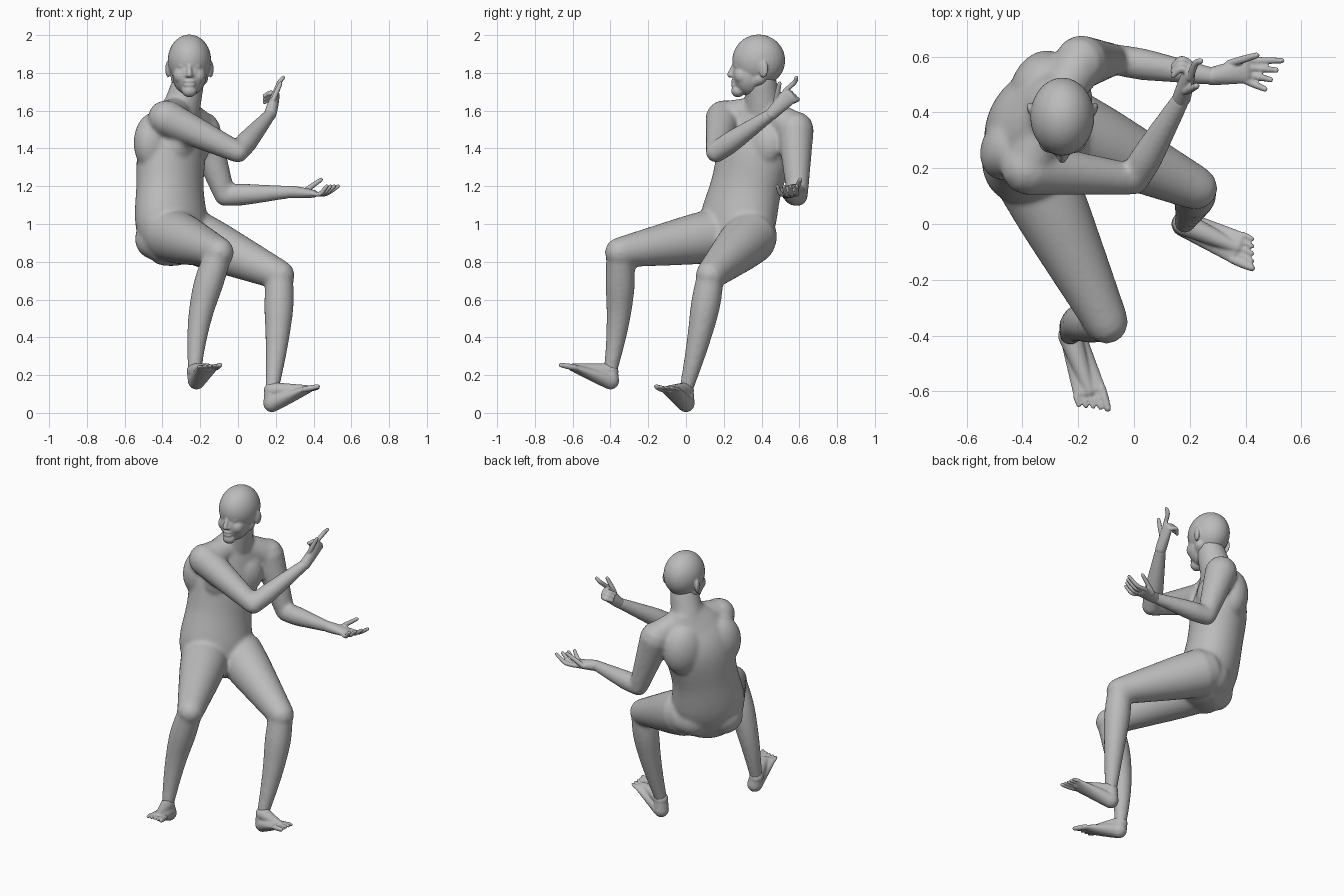
import bpy
import bmesh
import math
from mathutils import Matrix, Vector

cube = bpy.data.objects.get("Cube")
if cube:
    bpy.data.objects.remove(cube, do_unlink=True)

GREY = (.5, .5, .5, 1)
skin = bpy.data.materials.new("plain_grey")
skin.use_nodes = True
skin.diffuse_color = GREY
skin.node_tree.nodes["Principled BSDF"].inputs["Base Color"].default_value = GREY


def spline(stations, steps):
    """Smooth curve through the stations, blending sizes as well as positions."""
    padded = [stations[0]] + stations + [stations[-1]]
    curve = []
    for before, start, end, after in zip(padded, padded[1:], padded[2:], padded[3:]):
        leave, arrive = (end - before) / 2, (after - start) / 2
        for k in range(steps):
            t = k / steps
            ease = t * t * (3 - 2 * t)
            curve.append(start + (end - start) * ease
                         + leave * t * (1 - t) ** 2 - arrive * t * t * (1 - t))
    return curve + [stations[-1]]


def loft(bm, stations, side=None, side_end=None, cap=1, sides=24):
    """Dome-ended skin over stations of x, y, z, half width and half depth."""
    path = spline([Vector(s) for s in stations], steps=5)
    centres = [Vector(p[:3]) for p in path]
    last = len(path) - 1
    side = side or (centres[last] - centres[0]).orthogonal()
    side_end = side_end or side
    rings = []
    for i, (centre, station) in enumerate(zip(centres, path)):
        width, depth = station[3:]
        along = (centres[min(i + 1, last)] - centres[max(i - 1, 0)]).normalized()
        across = side.lerp(side_end, i / last)
        across = (across - along * across.dot(along)).normalized()
        up = along.cross(across)
        dome = [0]
        if i == 0:
            dome = [-80, -60, -30, 0]
        elif i == last:
            dome = [0, 30, 60, 80]
        for angle in map(math.radians, dome):
            middle = centre + along * math.sin(angle) * depth * cap
            shrink = math.cos(angle)
            turns = [math.tau * j / sides for j in range(sides)]
            rings.append([bm.verts.new(middle + (across * width * math.cos(a)
                                                 + up * depth * math.sin(a)) * shrink)
                          for a in turns])
    for low, high in zip(rings, rings[1:]):
        for j in range(sides):
            bm.faces.new((low[j - 1], low[j], high[j], high[j - 1]))
    bm.faces.new(rings[0][::-1])
    bm.faces.new(rings[-1])


def limb(bm, start, end, r_start, r_end, bulge=0, bow=Vector(), flat=1, side=None):
    """Tapered limb; the muscle bulges nearer the start, flat squashes the end."""
    stations = []
    for k in range(5):
        t = k / 4
        centre = start.lerp(end, t) + bow * math.sin(math.pi * t)
        radius = r_start + (r_end - r_start) * t + bulge * math.sin(math.pi * math.sqrt(t))
        stations.append((*centre, radius, radius * (1 + (flat - 1) * t)))
    loft(bm, stations, side)


def digit(bm, base, reach, sag, radius):
    """Finger or toe: base, bent middle joint and tip."""
    joints = (base, base + reach / 2 + sag, base + reach)
    loft(bm, [(*p, r, r) for p, r in zip(joints, (radius, radius, radius * .8))], sides=12)


def blob(bm, centre, size, heading=0):
    turn = Matrix.Rotation(math.radians(heading), 4, "Z")
    bmesh.ops.create_uvsphere(bm, u_segments=32, v_segments=20, radius=1,
                              matrix=Matrix.Translation(centre) @ turn @ Matrix.Diagonal((*size, 1)))


def fuse(name, bm, voxel, rounds):
    """Merge the overlapping masses into one smooth skin."""
    bmesh.ops.recalc_face_normals(bm, faces=bm.faces)
    mesh = bpy.data.meshes.new(name)
    bm.to_mesh(mesh)
    bm.free()
    mesh.materials.append(skin)
    part = bpy.data.objects.new(name, mesh)
    bpy.context.collection.objects.link(part)
    remesh = part.modifiers.new("Fuse", "REMESH")
    remesh.mode = "VOXEL"
    remesh.voxel_size = voxel
    remesh.use_smooth_shade = True
    relax = part.modifiers.new("Relax", "SMOOTH")
    relax.iterations = rounds


# Joints of the pose
neck_base = Vector((-.3, .41, 1.61))
right_shoulder, left_shoulder = Vector((-.38, .2, 1.56)), Vector((-.19, .58, 1.5))
right_elbow, left_elbow = Vector((0, .16, 1.38)), Vector((-.07, .59, 1.15))
right_wrist, left_wrist = Vector((.17, .45, 1.58)), Vector((.28, .53, 1.17))
right_knuckle, left_knuckle = Vector((.2, .55, 1.68)), Vector((.4, .55, 1.16))
right_hip, left_hip = Vector((-.35, .16, .94)), Vector((-.23, .34, .93))
right_knee, left_knee = Vector((-.1, -.35, .85)), Vector((.22, .13, .73))
right_ankle, left_ankle = Vector((-.23, -.4, .22)), Vector((.18, 0, .12))
right_heel, left_heel = Vector((-.22, -.4, .17)), Vector((.18, 0, .05))
right_ball, left_ball = Vector((-.16, -.6, .24)), Vector((.37, -.085, .125))

# Torso, leaning back as it rises and twisting towards the shoulders
body = bmesh.new()
trunk = [(-.31, .86, .18, .14), (-.35, 1, .22, .17), (-.36, 1.2, .2, .165),
         (-.35, 1.4, .21, .165), (-.32, 1.54, .19, .12), (-.3, 1.64, .11, .08)]
loft(body, [(x, z / 4 + .02, z, width, depth) for x, z, width, depth in trunk],
     side=Vector((1, 1, 0)), side_end=Vector((1, 2, 0)), cap=.5, sides=40)
for s in (-1, 1):
    # Seat, chest and shoulder blade on each side
    blob(body, (-.375 + s * .06, .3 + s * .06, .92), (.12, .1, .11), heading=45)
    blob(body, (-.26 + s * .04, .33 + s * .08, 1.42), (.1, .06, .11), heading=60)
    blob(body, (-.39 + s * .054, .39 + s * .11, 1.43), (.13, .1, .16), heading=60)

# Neck and the slopes to the shoulders
limb(body, neck_base, Vector((-.26, .395, 1.76)), .1, .083)
for shoulder in (right_shoulder, left_shoulder):
    limb(body, neck_base, shoulder, .07, .09)

# Arms
for shoulder, elbow, wrist in ((right_shoulder, right_elbow, right_wrist),
                               (left_shoulder, left_elbow, left_wrist)):
    limb(body, shoulder, elbow, .097, .056)
    limb(body, elbow, wrist, .055, .033, bulge=.008)

# Legs
for hip, knee, ankle, bow in ((right_hip, right_knee, right_ankle, Vector((-.03, .02, 0))),
                              (left_hip, left_knee, left_ankle, Vector((.01, .01, 0)))):
    limb(body, hip, knee, .145, .08, bulge=.004)
    limb(body, knee, ankle, .072, .036, bulge=.015, bow=bow)
fuse("body", body, voxel=.011, rounds=10)


def foot(name, ankle, heel, ball, inner):
    """Sole wedge, instep ridge and five toes stepping back from the big toe."""
    bm = bmesh.new()
    ahead = (ball - heel).normalized()
    medial = Vector((-ahead.y, ahead.x, 0)).normalized() * inner
    limb(bm, heel, ball, .046, .06, flat=.3, side=medial)
    limb(bm, ankle, ball, .043, .022)
    limb(bm, ankle, heel, .04, .046)
    ahead.z /= 2
    for i in range(5):
        digit(bm, ball + medial * (.045 - .024 * i), ahead * (.083 - .011 * i),
              sag=Vector(), radius=.011 if i else .016)
    fuse(name, bm, voxel=.005, rounds=6)


foot("right_foot", right_ankle, right_heel, right_ball, inner=1)
foot("left_foot", left_ankle, left_heel, left_ball, inner=-1)


def hand(name, wrist, knuckle, side, thumb, fingers, sag):
    """Flattened palm with a thumb and four fingers in a row."""
    bm = bmesh.new()
    side = side.normalized()
    limb(bm, wrist, knuckle, .033, .046, flat=.45, side=side)
    digit(bm, wrist.lerp(knuckle, .5) + side * .035, thumb, Vector(), .014)
    for i, reach in enumerate(fingers):
        digit(bm, knuckle + side * .024 * (1.5 - i), Vector(reach), sag, .013)
    fuse(name, bm, voxel=.005, rounds=2)


# Right hand points one finger and curls the rest; left hand lies open
hand("right_hand", right_wrist, right_knuckle, Vector((0, -1, 1)), Vector((.04, .02, .09)),
     [(.04, .06, .07)] + [(-.06, -.01, -.01)] * 3, sag=Vector((0, .02, .01)))
hand("left_hand", left_wrist, left_knuckle, Vector((0, 1, 0)), Vector((.1, .03, .07)),
     [(.13 - .02 * i, -.01 * i, .04) for i in range(4)], sag=Vector((0, 0, -.02)))

# Head: skull, face, chin and nose on the face line
head = bmesh.new()
middle = -.257
chin = Vector((middle, .275, 1.705))
blob(head, (middle, .385, 1.866), (.115, .14, .137))
blob(head, (middle, .335, 1.79), (.09, .09, .11))
blob(head, chin, (.04, .036, .034))
limb(head, Vector((middle, .258, 1.85)), Vector((middle, .232, 1.79)), .01, .015)
for lip in (1.755, 1.736):
    blob(head, (middle, .255, lip), (.032, .017, .01))
for s in (-1, 1):
    # Jaw line, brow, eye, cheek, nostril and ear on each side
    limb(head, Vector((middle + s * .065, .39, 1.77)), chin, .035, .03)
    limb(head, Vector((middle, .262, 1.862)), Vector((middle + s * .06, .283, 1.857)), .012, .012)
    blob(head, (middle + s * .038, .272, 1.835), (.022, .016, .012))
    blob(head, (middle + s * .045, .297, 1.785), (.04, .042, .045))
    blob(head, (middle + s * .013, .245, 1.785), (.011, .014, .01))
    blob(head, (middle + s * .113, .41, 1.82), (.013, .026, .045), heading=-s * 20)
fuse("head", head, voxel=.006, rounds=5)
